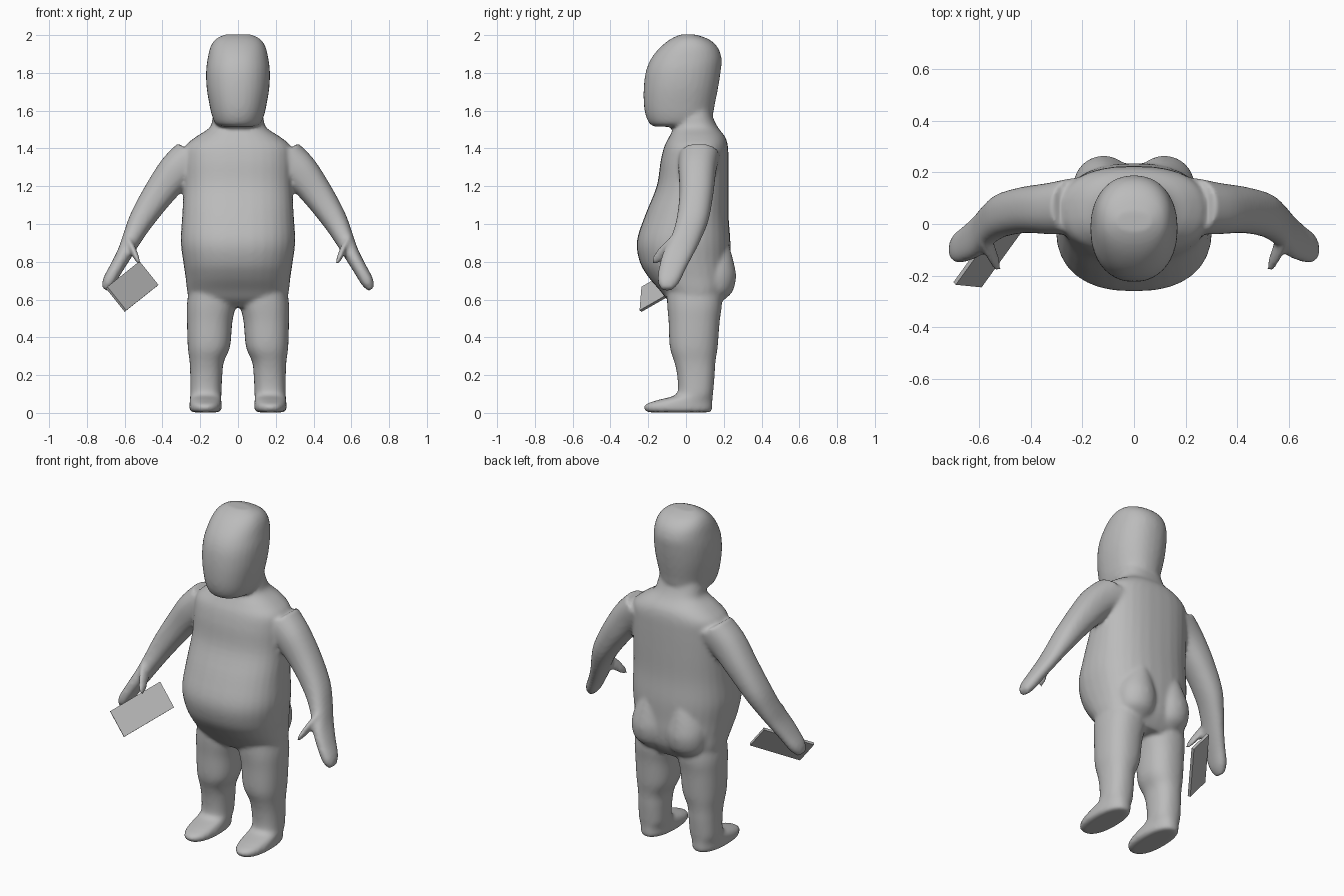
import bpy, bmesh, math
from mathutils import Vector

grey = bpy.data.materials.new("plain_grey")
grey.diffuse_color = (0.5, 0.5, 0.5, 1)
X, Y = Vector((1, 0, 0)), Vector((0, 1, 0))
SEG, STEPS = 32, 4


def smooth_rows(rows):
    """Catmull-Rom interpolation between section rows."""
    out = []
    for i in range(len(rows) - 1):
        p = [rows[max(i - 1, 0)], rows[i], rows[i + 1], rows[min(i + 2, len(rows) - 1)]]
        for s in range(STEPS):
            t = s / STEPS
            out.append([0.5 * (2 * b + (c - a) * t + (2 * a - 5 * b + 4 * c - d) * t * t
                               + (3 * b - a - 3 * c + d) * t ** 3) for a, b, c, d in zip(*p)])
    return out + [list(rows[-1])]


def loft(bm, rows, u=X, v=Y, power=2.3, mirror=1):
    """Closed tube; each row is centre x, y, z and the two half sizes."""
    rings = []
    for cx, cy, cz, hu, hv in smooth_rows(rows):
        ring = []
        for k in range(SEG):
            a = 2 * math.pi * k / SEG
            c, s = math.cos(a), math.sin(a)
            p = Vector((cx, cy, cz))
            p += u * hu * math.copysign(abs(c) ** (2 / power), c)
            p += v * hv * math.copysign(abs(s) ** (2 / power), s)
            ring.append(bm.verts.new((p.x * mirror, p.y, p.z)))
        rings.append(ring)
    faces = [bm.faces.new(rings[0]), bm.faces.new(rings[-1])]
    for r0, r1 in zip(rings, rings[1:]):
        for k in range(SEG):
            n = (k + 1) % SEG
            faces.append(bm.faces.new((r0[k], r0[n], r1[n], r1[k])))
    bmesh.ops.recalc_face_normals(bm, faces=faces)


def upright(spec):
    """Rows from height, left, right, front, back."""
    return [((l + r) / 2, (f + b) / 2, z, (r - l) / 2, (b - f) / 2) for z, l, r, f, b in spec]


def centred(spec):
    return upright([(z, -w, w, f, b) for z, w, f, b in spec])


bm = bmesh.new()

# torso with round belly, up into the neck
loft(bm, centred([
    (0.56, 0.19, -0.05, 0.17), (0.60, 0.255, -0.10, 0.20), (0.65, 0.27, -0.14, 0.225),
    (0.72, 0.278, -0.20, 0.235), (0.80, 0.29, -0.245, 0.235), (0.91, 0.303, -0.26, 0.235),
    (1.05, 0.295, -0.215, 0.225), (1.20, 0.288, -0.155, 0.225), (1.33, 0.288, -0.135, 0.225),
    (1.41, 0.28, -0.115, 0.222), (1.46, 0.225, -0.09, 0.208), (1.51, 0.15, -0.065, 0.17),
    (1.56, 0.135, -0.06, 0.145), (1.62, 0.12, -0.05, 0.13)]), power=2.4)

# head
loft(bm, centred([
    (1.515, 0.085, -0.165, 0.06), (1.53, 0.118, -0.192, 0.11), (1.57, 0.137, -0.212, 0.14),
    (1.63, 0.151, -0.223, 0.152), (1.72, 0.166, -0.224, 0.170), (1.81, 0.169, -0.212, 0.184),
    (1.88, 0.160, -0.182, 0.188), (1.94, 0.145, -0.132, 0.165), (1.98, 0.117, -0.08, 0.117),
    (2.003, 0.07, -0.03, 0.05)]), power=2.2)

for side in (1, -1):
    # buttock
    loft(bm, upright([
        (0.59, 0.04, 0.17, 0.08, 0.19), (0.64, 0.01, 0.22, 0.05, 0.245),
        (0.72, 0.0, 0.235, 0.03, 0.265), (0.80, 0.01, 0.22, 0.03, 0.252),
        (0.90, 0.04, 0.17, 0.05, 0.225)]), power=2, mirror=side)
    # leg and foot
    loft(bm, upright([
        (0.003, 0.10, 0.245, -0.205, 0.13), (0.02, 0.087, 0.257, -0.222, 0.14),
        (0.045, 0.087, 0.257, -0.215, 0.14), (0.068, 0.088, 0.255, -0.15, 0.14),
        (0.09, 0.088, 0.253, -0.065, 0.142), (0.12, 0.087, 0.253, -0.043, 0.145),
        (0.20, 0.083, 0.253, -0.047, 0.152), (0.27, 0.075, 0.256, -0.062, 0.156),
        (0.35, 0.042, 0.266, -0.086, 0.168), (0.48, 0.030, 0.270, -0.092, 0.178),
        (0.58, 0.012, 0.270, -0.10, 0.19), (0.70, 0.02, 0.25, -0.10, 0.18)]),
        mirror=side)
    # arm and flat hand
    loft(bm, [
        (0.22, 0.07, 1.36, 0.12, 0.11), (0.32, 0.06, 1.285, 0.10, 0.10),
        (0.42, 0.055, 1.16, 0.083, 0.09), (0.51, 0.035, 1.025, 0.067, 0.085),
        (0.562, 0.0, 0.925, 0.052, 0.081), (0.60, -0.04, 0.845, 0.042, 0.082),
        (0.645, -0.072, 0.765, 0.037, 0.072), (0.685, -0.092, 0.695, 0.034, 0.058),
        (0.706, -0.10, 0.655, 0.018, 0.03)],
        u=Vector((0.82, 0, 0.57)), mirror=side)
    # thumb
    loft(bm, [
        (0.575, -0.06, 0.90, 0.032, 0.038), (0.555, -0.11, 0.86, 0.028, 0.032),
        (0.54, -0.145, 0.825, 0.024, 0.027), (0.528, -0.175, 0.797, 0.014, 0.016)],
        u=Vector((0.82, 0, 0.57)), v=Vector((0, 0.7, -0.7)), mirror=side)

mesh = bpy.data.meshes.new("body")
bm.to_mesh(mesh)
bm.free()
mesh.materials.append(grey)
body = bpy.data.objects.new("body", mesh)
bpy.context.collection.objects.link(body)

# fuse the parts into one soft skin
fuse = body.modifiers.new("fuse", 'REMESH')
fuse.mode = 'VOXEL'
fuse.voxel_size = 0.011
fuse.use_smooth_shade = True
soften = body.modifiers.new("soften", 'SMOOTH')
soften.factor = 0.5
soften.iterations = 7

# rectangular card held in one hand
a, b, d = Vector((-0.60, -0.235, 0.535)), Vector((-0.43, 0.0, 0.67)), Vector((-0.70, -0.225, 0.66))
thick = (b - a).cross(d - a).normalized() * 0.016
bm = bmesh.new()
face = bm.faces.new([bm.verts.new(p) for p in (a, b, b + d - a, d)])
top = bmesh.ops.extrude_face_region(bm, geom=[face])["geom"]
bmesh.ops.translate(bm, vec=thick, verts=[g for g in top if isinstance(g, bmesh.types.BMVert)])
bmesh.ops.recalc_face_normals(bm, faces=bm.faces[:])
mesh = bpy.data.meshes.new("card")
bm.to_mesh(mesh)
bm.free()
mesh.materials.append(grey)
bpy.context.collection.objects.link(bpy.data.objects.new("card", mesh))
